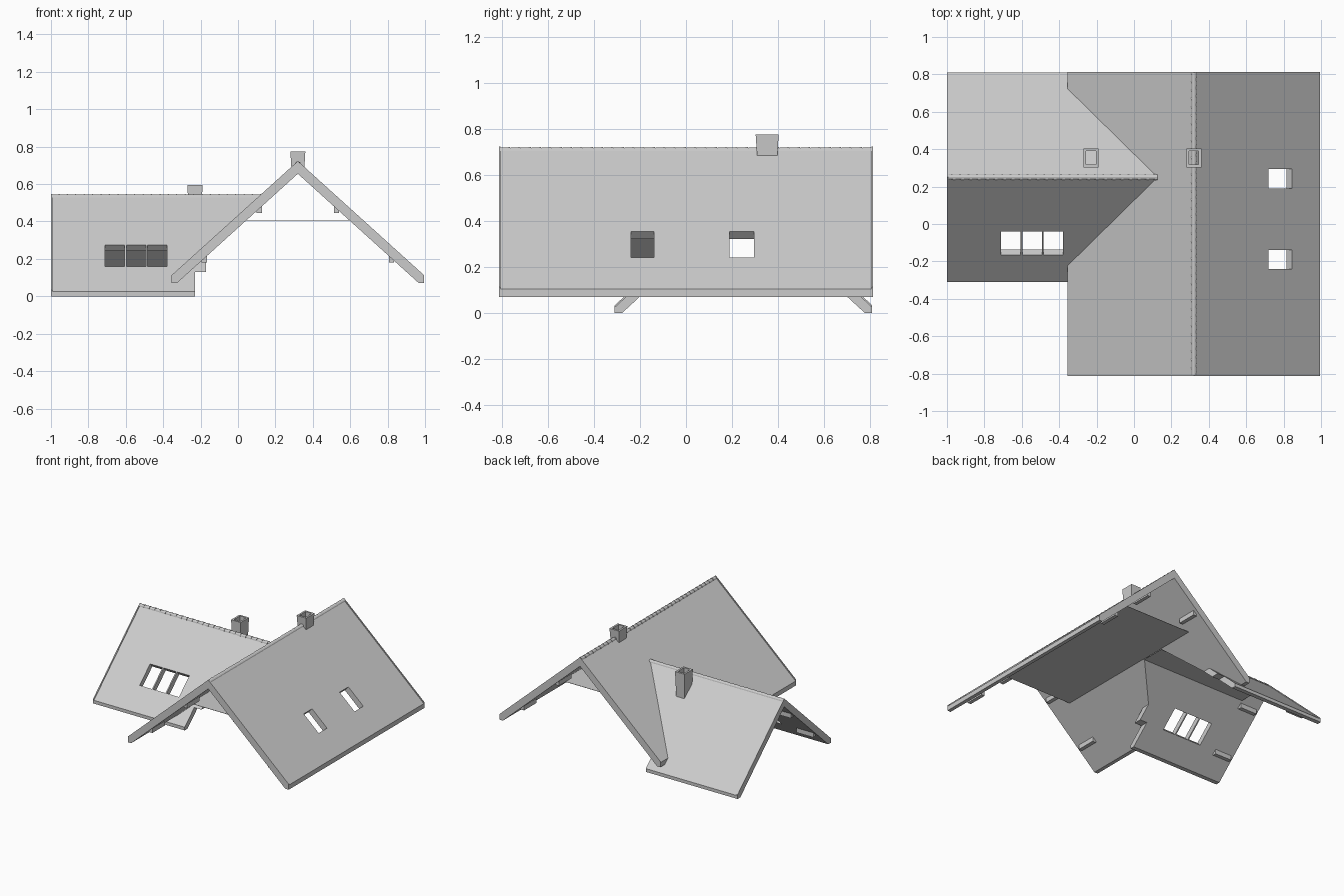
import bpy, bmesh, math
from mathutils import Vector

old = bpy.data.objects.get("Cube")
if old:
    bpy.data.objects.remove(old, do_unlink=True)

grey = bpy.data.materials.new("plain_grey")
grey.use_nodes = True
COLOUR = (0.6, 0.6, 0.6, 1)
grey.diffuse_color = COLOUR
grey.node_tree.nodes["Principled BSDF"].inputs["Base Color"].default_value = COLOUR

# Each roof: ridge position, ridge height, half span, pitch and eave base
MAIN = dict(axis="y", c=0.32, top=0.715, under=0.655, half=0.675, pitch=0.904, base=0.07)
WING = dict(axis="x", c=0.25, top=0.54, under=0.485, half=0.56, pitch=0.92, base=0.0)
END, WING_END = 0.81, -1.0


def make(name, bm):
    bmesh.ops.recalc_face_normals(bm, faces=bm.faces)
    mesh = bpy.data.meshes.new(name)
    bm.to_mesh(mesh)
    bm.free()
    mesh.materials.append(grey)
    ob = bpy.data.objects.new(name, mesh)
    bpy.context.collection.objects.link(ob)
    return ob


def place(axis, u, along, z):
    return Vector((u, along, z)) if axis == "y" else Vector((along, u, z))


def prism(name, axis, outline, a, b):
    """Extrude an outline of (across, height) points along the axis."""
    bm = bmesh.new()
    ends = [[bm.verts.new(place(axis, u, t, z)) for u, z in outline] for t in (a, b)]
    n = len(outline)
    bm.faces.new(ends[0])
    bm.faces.new(ends[1][::-1])
    for i in range(n):
        j = (i + 1) % n
        bm.faces.new((ends[0][i], ends[0][j], ends[1][j], ends[1][i]))
    return make(name, bm)


def box(name, x, y, z):
    return prism(name, "y", [(x[0], z[0]), (x[1], z[0]), (x[1], z[1]), (x[0], z[1])], *y)


def roof_outline(r, grow=0.0):
    top, half, p = r["top"] + grow, r["half"], r["pitch"]
    foot = (r["under"] - r["base"]) / p
    right = [(half, top - half * p), (half, r["base"]), (foot, r["base"])]
    pts = [(0, top)] + right + [(0, r["under"])] + [(-u, z) for u, z in right[::-1]]
    return [(r["c"] + u, z) for u, z in pts]


def cut(ob, cutter):
    cutter.hide_render = True
    mod = ob.modifiers.new("cut", "BOOLEAN")
    mod.operation, mod.solver, mod.object = "DIFFERENCE", "EXACT", cutter
    bpy.context.view_layer.objects.active = ob
    bpy.ops.object.modifier_apply(modifier=mod.name)
    bpy.data.objects.remove(cutter, do_unlink=True)


def window(ob, r, side, u0, u1, a, b):
    """Cut an opening square to the slope between two distances from the ridge."""
    p = r["pitch"]
    n = Vector((side * p, 1)).normalized() * 0.12
    pts = []
    for u, s in ((u0, 0.3), (u1, 0.3), (u1, -1), (u0, -1)):
        pts.append((r["c"] + side * u + n.x * s, r["top"] - u * p + n.y * s))
    cut(ob, prism("window_cutter", r["axis"], pts, a, b))


# Roof slabs
main_roof = prism("main_roof", "y", roof_outline(MAIN), -END, END)
wing_roof = prism("wing_roof", "x", roof_outline(WING), WING_END, 0.3)

# Open the main roof beneath the wing
drop = (WING["under"] + 0.5) / WING["pitch"]
cut(main_roof, prism("wing_space", "x", [(0.25, WING["under"]), (0.25 - drop, -0.5),
                                         (0.25 + drop, -0.5)], -1.2, 0.3))
# Trim the wing where it meets the inside of the main roof
under = MAIN["under"]
cut(wing_roof, prism("main_space", "y", [
    (-0.23, -1), (-0.23, 0.13), (-0.17, 0.13), (-0.17, under - 0.49 * MAIN["pitch"]),
    (0.32, under), (1.3, under), (1.3, -1)], -1.2, 1.2))

# Roof windows
for y0, y1 in ((-0.24, -0.14), (0.19, 0.295)):
    window(main_roof, MAIN, 1, 0.4, 0.525, y0, y1)
for i in range(3):
    x0 = -0.71 + i * 0.113
    window(wing_roof, WING, -1, 0.29, 0.415, x0, x0 + 0.104)

# Verge boards at the gable ends
for name, s in (("front_verge", -1), ("back_verge", 1)):
    verge = prism(name, "y", roof_outline(MAIN, 0.008), s * END - 0.004, s * END + 0.004)
    if s > 0:
        cut(verge, box("verge_cutter", (-0.5, -0.36), (0.7, 0.9), (-0.1, 0.3)))
prism("wing_verge", "x", roof_outline(WING, 0.008), WING_END, WING_END + 0.008)

# Flat attic ceilings
prism("main_ceiling", "y", [(0.04, 0.405), (0.6, 0.405), (0.597, 0.407), (0.043, 0.407)], -0.64, 0.64)
prism("wing_ceiling", "x", [(0.155, 0.4), (0.345, 0.4), (0.343, 0.402), (0.157, 0.402)], -0.84, 0.04)


# Purlin ends under the overhangs
def purlin(name, r, offset, a, b):
    w = 0.014
    z = r["under"] - abs(offset) * r["pitch"]
    u = r["c"] + offset
    prism(name, r["axis"], [(u - w, z - 0.022), (u + w, z - 0.022),
                            (u + w, z + 0.016), (u - w, z + 0.016)], a, b)


for side in (-1, 1):
    for label, off in (("upper", 0.207), ("lower", 0.5)):
        for a, b in ((-0.79, -0.64), (0.64, 0.79)):
            if side < 0 and label == "lower" and a > 0:
                continue
            purlin(label + "_purlin", MAIN, side * off, a, b)
    for label, off in (("upper", 0.12), ("lower", 0.39)):
        purlin("wing_" + label + "_purlin", WING, side * off, -0.98, -0.84)


# Overlapping ridge tiles
def ridge(name, r, start, stop, count):
    step = (stop - start) / count
    bm = bmesh.new()
    for k in range(count):
        t0 = start + k * step
        rings = []
        for t, rad in ((t0, 0.017), (t0 + step, 0.014)):
            arc = [math.pi * i / 6 for i in range(7)]
            rings.append([bm.verts.new(place(r["axis"], r["c"] + rad * math.cos(a), t,
                                             r["top"] - 0.011 + rad * math.sin(a))) for a in arc])
        for i in range(7):
            j = (i + 1) % 7
            bm.faces.new((rings[0][i], rings[0][j], rings[1][j], rings[1][i]))
        bm.faces.new(rings[0])
        bm.faces.new(rings[1][::-1])
    make(name, bm)


ridge("main_ridge_tiles", MAIN, END, -END, 36)
ridge("wing_ridge_tiles", WING, 0.125, WING_END, 25)


# Flared hollow chimneys
def chimney(name, x, y, z0, z1):
    bm = bmesh.new()
    rings = []
    for hx, hy, z in ((0.034, 0.043, z0), (0.04, 0.05, z1),
                      (0.026, 0.036, z1), (0.026, 0.036, z0)):
        rings.append([bm.verts.new((x + sx * hx, y + sy * hy, z))
                      for sx, sy in ((-1, -1), (1, -1), (1, 1), (-1, 1))])
    for k in range(4):
        lo, hi = rings[k], rings[(k + 1) % 4]
        for i in range(4):
            j = (i + 1) % 4
            bm.faces.new((lo[i], lo[j], hi[j], hi[i]))
    make(name, bm)


chimney("main_chimney", 0.32, 0.353, 0.67, 0.775)
chimney("wing_chimney", -0.23, 0.353, 0.4, 0.595)
